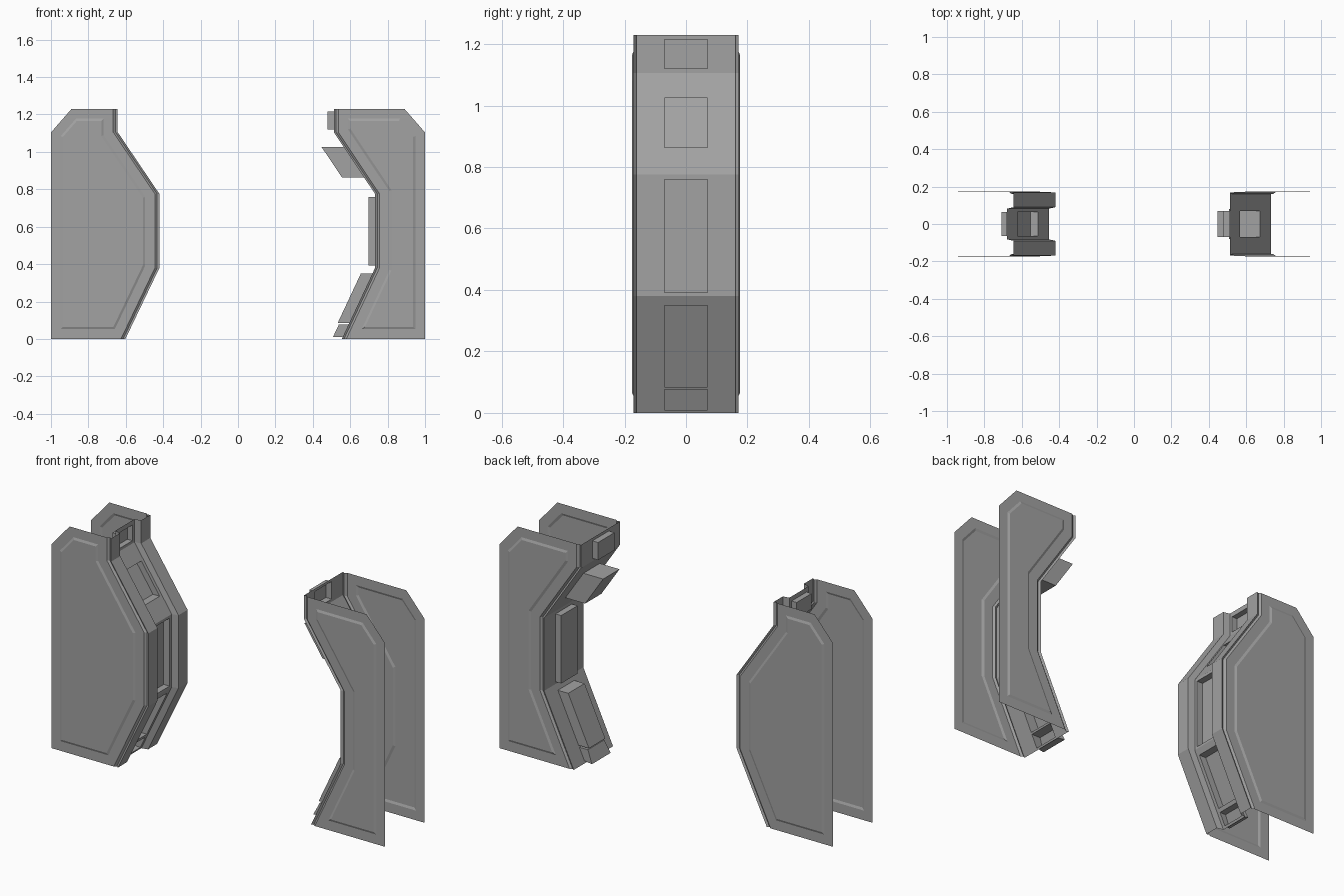
import bpy, bmesh

cube = bpy.data.objects.get("Cube")
if cube:
    bpy.data.objects.remove(cube, do_unlink=True)

# Single grey paint
grey = bpy.data.materials.new("mid_grey")
grey.use_nodes = True
colour = (0.36, 0.36, 0.36, 1)
grey.diffuse_color = colour
grey.node_tree.nodes["Principled BSDF"].inputs["Base Color"].default_value = colour

HALF = 0.17       # half depth of each wall block
LIP = 0.024       # distance from the mating face to the side panel edge


def make_object(name, bm):
    mesh = bpy.data.meshes.new(name)
    bm.to_mesh(mesh)
    bm.free()
    mesh.materials.append(grey)
    obj = bpy.data.objects.new(name, mesh)
    bpy.context.collection.objects.link(obj)
    return obj


def x_at(profile, z):
    """Position of the mating face at height z (profile runs top to bottom)."""
    for (x0, z0), (x1, z1) in zip(profile, profile[1:]):
        if z1 <= z <= z0:
            return x0 + (x1 - x0) * (z0 - z) / (z0 - z1)
    return profile[-1][0]


def side_panel(name, profile, s, y_sign):
    """Thin cheek with a slightly raised field."""
    outline = [(x + s * LIP, z) for x, z in profile]
    outline += [(s * 1.0, 0), (s * 1.0, 1.104), (s * 0.89, 1.23)]
    bm = bmesh.new()
    face = bm.faces.new([bm.verts.new((x, y_sign * HALF, z)) for x, z in outline])
    face.normal_update()
    if face.normal.y * y_sign < 0:
        face.normal_flip()
    for thickness, depth in ((0.052, 0), (0.012, 0.005)):
        bmesh.ops.inset_region(bm, faces=[face], thickness=thickness, depth=depth,
                               use_boundary=True, use_even_offset=True)
    make_object(name, bm)


def mating_face(name, profile, s, half_section, blocks, direction):
    """Folded sheet; blocks (z top, z bottom, depth, flare) push out or sink in."""
    section = half_section + [(-y, d) for y, d in reversed(half_section)]
    levels = {z for _, z in profile}
    for top, bottom, _, _ in blocks:
        levels |= {top, bottom}
    levels = sorted(levels, reverse=True)
    bm = bmesh.new()
    rows = [[bm.verts.new((x_at(profile, z) + s * d, y, z)) for y, d in section]
            for z in levels]
    middle = len(half_section) - 1
    for i in range(len(levels) - 1):
        block = next((b for b in blocks if b[0] == levels[i] and b[1] == levels[i + 1]), None)
        for j in range(len(section) - 1):
            ring = [rows[i][j], rows[i][j + 1], rows[i + 1][j + 1], rows[i + 1][j]]
            if block and j == middle:
                # Hollow block or socket: cap plus four walls
                _, _, depth, flare = block
                cap = []
                for k, v in enumerate(ring):
                    wide = flare if k > 1 else 1
                    cap.append(bm.verts.new((v.co.x + direction * depth,
                                             v.co.y * wide, v.co.z)))
                bm.faces.new(cap)
                for k in range(4):
                    n = (k + 1) % 4
                    bm.faces.new((ring[k], ring[n], cap[n], cap[k]))
            else:
                bm.faces.new(ring)
    # Face the opposite wall block
    bm.normal_update()
    if sum(f.normal.x * f.calc_area() for f in bm.faces) * s > 0:
        bmesh.ops.reverse_faces(bm, faces=bm.faces[:])
    make_object(name, bm)


# Edge groove shared by both blocks
edge = [(HALF, LIP), (0.161, LIP * 0.5), (0.168, 0)]

# Concave block with protruding keys
concave = [(0.512, 1.23), (0.512, 1.105), (0.733, 0.775), (0.733, 0.38), (0.555, 0)]
keys = [(1.215, 1.12, 0.034, 1), (1.025, 0.863, 0.118, 1), (0.76, 0.392, 0.034, 1),
        (0.35, 0.085, 0.062, 1), (0.076, 0.01, 0.052, 1.15)]
mating_face("left_mating_face", concave, 1, edge + [(0.07, 0)], keys, -1)

# Convex block with a channel and matching sockets
convex = [(-0.643, 1.23), (-0.643, 1.105), (-0.42, 0.775), (-0.42, 0.38), (-0.602, 0)]
sockets = [(1.205, 1.12, 0.03, 1), (1.025, 0.863, 0.04, 1), (0.76, 0.392, 0.035, 1),
           (0.35, 0.095, 0.04, 1), (0.076, 0.012, 0.035, 1.1)]
channel = [(0.09, 0), (0.082, 0.035), (0.064, 0.035)]
mating_face("right_mating_face", convex, -1, edge + channel, sockets, -1)

# Side panels, front and back
for side, profile, s in (("left", concave, 1), ("right", convex, -1)):
    for end, y_sign in (("front", -1), ("back", 1)):
        side_panel(f"{side}_{end}_panel", profile, s, y_sign)
